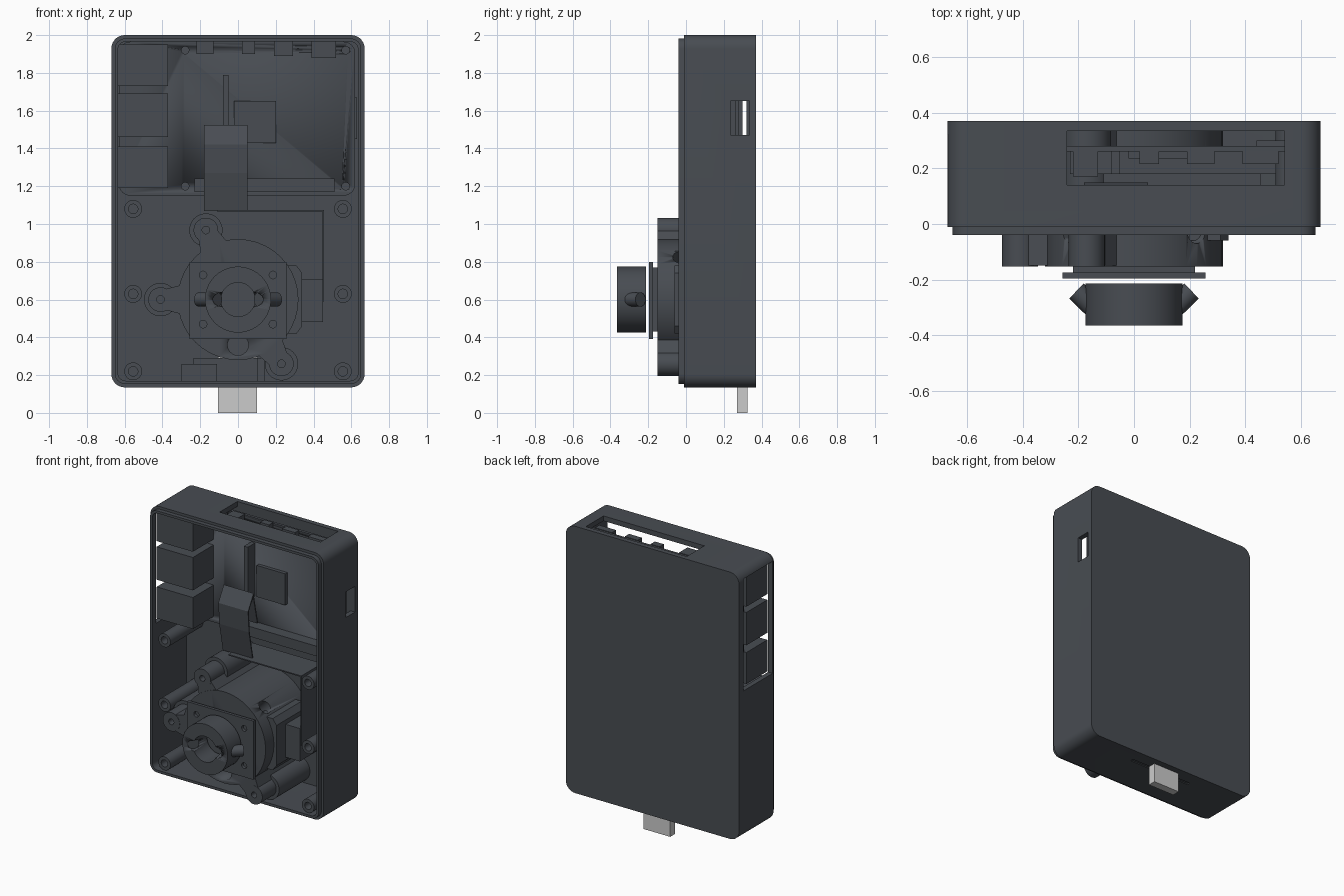
import bpy, bmesh, math
from mathutils import Vector, Matrix

if "Cube" in bpy.data.objects:
    bpy.data.objects.remove(bpy.data.objects["Cube"])


def material(name, c):
    m = bpy.data.materials.new(name)
    m.diffuse_color = (*c, 1)
    m.use_nodes = True
    m.node_tree.nodes["Principled BSDF"].inputs["Base Color"].default_value = m.diffuse_color
    return m


DARK = material("dark_slate", (0.065, 0.073, 0.085))
WHITE = material("pale_grey", (0.78, 0.80, 0.80))


def finish(name, bm, mat=DARK, smooth=False):
    bmesh.ops.recalc_face_normals(bm, faces=bm.faces)
    me = bpy.data.meshes.new(name)
    bm.to_mesh(me)
    bm.free()
    me.materials.append(mat)
    ob = bpy.data.objects.new(name, me)
    bpy.context.collection.objects.link(ob)
    if smooth:
        bpy.ops.object.select_all(action='DESELECT')
        ob.select_set(True)
        bpy.context.view_layer.objects.active = ob
        bpy.ops.object.shade_smooth_by_angle(angle=math.radians(30))
    return ob


def box(name, x, y, z, mat=DARK):
    bm = bmesh.new()
    bmesh.ops.create_cube(bm, size=1)
    for v in bm.verts:
        v.co = [lo + (c + .5) * (hi - lo) for c, (lo, hi) in zip(v.co, (x, y, z))]
    return finish(name, bm, mat)


def loft(name, rings, cyclic=False, smooth=True):
    """Skin rings of equal point count; cap the ends unless cyclic."""
    bm = bmesh.new()
    vs = [[bm.verts.new(p) for p in r] for r in rings]
    pairs = list(zip(vs, vs[1:])) + ([(vs[-1], vs[0])] if cyclic else [])
    for a, b in pairs:
        for i in range(len(a)):
            j = (i + 1) % len(a)
            bm.faces.new((a[i], a[j], b[j], b[i]))
    if not cyclic:
        bm.faces.new(vs[0])
        bm.faces.new(vs[-1])
    return finish(name, bm, smooth=smooth)


def rrect(x0, x1, z0, z1, r, y, n=8):
    pts = []
    for k, (cx, cz) in enumerate([(x1 - r, z1 - r), (x0 + r, z1 - r), (x0 + r, z0 + r), (x1 - r, z0 + r)]):
        for i in range(n + 1):
            a = math.pi / 2 * (k + i / n)
            pts.append((cx + r * math.cos(a), y, cz + r * math.sin(a)))
    return pts


def circle(x, z, r, y, n=40):
    return [(x + r * math.cos(2 * math.pi * i / n), y, z + r * math.sin(2 * math.pi * i / n)) for i in range(n)]


def disc(name, x, z, r, y0, y1):
    return loft(name, [circle(x, z, r, y0), circle(x, z, r, y1)])


def tube(name, x, z, ro, ri, y0, y1):
    return loft(name, [circle(x, z, r, y) for r, y in ((ro, y0), (ro, y1), (ri, y1), (ri, y0))], cyclic=True)


def rod(name, a, b, r):
    a, b = Vector(a), Vector(b)
    q = (b - a).to_track_quat('Z', 'Y').to_matrix().to_4x4()
    bm = bmesh.new()
    bmesh.ops.create_cone(bm, cap_ends=True, segments=32, radius1=r, radius2=r, depth=(b - a).length,
                          matrix=Matrix.Translation((a + b) / 2) @ q)
    return finish(name, bm, smooth=True)


def cut(ob, cutters):
    bpy.context.view_layer.objects.active = ob
    for c in cutters:
        m = ob.modifiers.new("cut", 'BOOLEAN')
        m.operation, m.solver, m.object = 'DIFFERENCE', 'EXACT', c
        bpy.ops.object.modifier_apply(modifier=m.name)
        bpy.data.objects.remove(c)


def sheet(name, path, axis, lo, hi, t=.008):
    """Thin folded strip: a 2D path swept along one axis."""
    bm = bmesh.new()
    to3 = (lambda p, s: (s, p[0], p[1])) if axis == 'x' else (lambda p, s: (p[0], s, p[1]))
    rows = [[bm.verts.new(to3(p, s)) for p in path] for s in (lo, hi)]
    for i in range(len(path) - 1):
        bm.faces.new((rows[0][i], rows[0][i + 1], rows[1][i + 1], rows[1][i]))
    bmesh.ops.recalc_face_normals(bm, faces=bm.faces)
    bmesh.ops.solidify(bm, geom=bm.faces[:], thickness=t)
    return finish(name, bm)


# Case: open tray with a stepped front lip and port openings
case = loft("case", [
    rrect(-.67, .67, .135, 2.0, .07, .37),
    rrect(-.67, .67, .135, 2.0, .07, -.01),
    rrect(-.652, .652, .153, 1.982, .055, -.01),
    rrect(-.652, .652, .153, 1.982, .055, -.04),
    rrect(-.635, .635, .17, 1.965, .04, -.04),
    rrect(-.635, .635, .17, 1.965, .04, .34)])
cut(case, [
    box("c", (-.24, .54), (.14, .335), (1.9, 2.1)),
    box("c", (-.75, -.6), (.0, .32), (1.17, 1.95)),
    box("c", (.6, .75), (.235, .335), (1.47, 1.65)),
    box("c", (-.24, .24), (.254, .276), (.1, .2))])

# Screw standoffs
for sx in (-.555, .555):
    for z in (.22, .63, 1.08):
        tube("standoff", sx, z, .047, .025, -.02, .345)

# Circuit board, with mounting holes
pcb = loft("circuit_board", [rrect(-.63, .62, 1.15, 1.965, .06, y) for y in (.26, .28)])
cut(pcb, [disc("c", x, z, .02, .2, .3) for x in (-.28, .57) for z in (1.2, 1.92)])

# Board components
for z0, z1 in ((1.73, 1.95), (1.46, 1.69), (1.19, 1.41)):
    box("side_port", (-.65, -.37), (.03, .262), (z0, z1))
for x0, x1, y, z in ((-.22, -.13, .17, 1.9), (.02, .09, .215, 1.9), (.19, .29, .215, 1.89), (.39, .52, .215, 1.88)):
    box("top_port", (x0, x1), (y, .262), (z, 1.97))
box("pin_header", (-.23, .51), (.18, .262), (1.17, 1.24))
box("ribbon_socket", (-.08, -.05), (.18, .262), (1.42, 1.79))
box("processor", (-.02, .2), (.235, .262), (1.43, 1.65))
box("card_slot", (.44, .63), (.278, .3), (1.45, 1.67))

# Folded ribbon cable and its bent run to the camera housing
sheet("ribbon_front", [(.15, 1.3), (.1, 1.525), (.04, 1.42), (.05, 1.27), (.09, 1.07)], 'x', -.18, .05)
sheet("ribbon_side", [(-.11, 1.075), (.455, 1.075), (.455, .59)], 'y', .05, .28)
box("ribbon_plug", (.34, .45), (.04, .27), (.48, .71))

# Camera housing drum with cable holes
C = Vector((0, 0, .6))
drum = disc("camera_drum", 0, .6, .32, -.152, .342)
cut(drum, [rod("c", (.12, -.025, .72), (.3, -.025, .9), .045),
           rod("c", (-.12, -.025, .72), (-.3, -.025, .9), .045),
           disc("c", 0, .36, .055, -.3, -.03)])
loft("drum_side_boss", [
    [(x, y, z) for x, z in ((.2, .42), (.31, .42), (.34, .46), (.34, .74), (.31, .78), (.2, .78))]
    for y in (-.06, .26)], smooth=False)

# Drum mounting ears on posts
for x, z in ((-.17, .968), (-.41, .6), (.23, .26)):
    tube("ear", x, z, .065, .02, -.152, .01)
    disc("ear_post", x, z, .088, 0, .345)
    e = Vector((x, 0, z))
    d = (C - e).normalized()
    n = Vector((-d.z, 0, d.x))
    a, b = e + d * .025, C - d * .27
    quad = [a + n * .055, b + n * .085, b - n * .085, a - n * .055]
    loft("ear_web", [[p + Vector((0, y, 0)) for p in quad] for y in (-.15, .34)], smooth=False)

# Camera board on its spacer
box("camera_spacer", (-.22, .22), (-.176, -.15), (.43, .77))
plate = box("camera_plate", (-.257, .257), (-.196, -.175), (.39, .80))
cut(plate, [disc("c", x, z, .02, -.25, -.16) for x in (-.185, .185) for z in (.47, .73)])

# Lens ring with two angled pins, recessed into slots
ring = tube("lens_ring", 0, .6, .175, .09, -.365, -.213)
cut(ring, [rod("c", (s * .12, -.325, .6), (s * .03, -.415, .6), .038) for s in (-1, 1)])
for s in (-1, 1):
    rod("lens_pin", (s * .11, -.335, .6), (s * .207, -.241, .6), .0375)

# Power plug and its small board
box("power_plug", (-.105, .1), (.27, .325), (0, .3), WHITE)
box("power_board", (-.235, .235), (.256, .274), (.14, .29))
box("power_component", (-.3, -.11), (.2, .256), (.17, .26))
box("power_regulator", (.1, .14), (.22, .256), (.17, .29))
